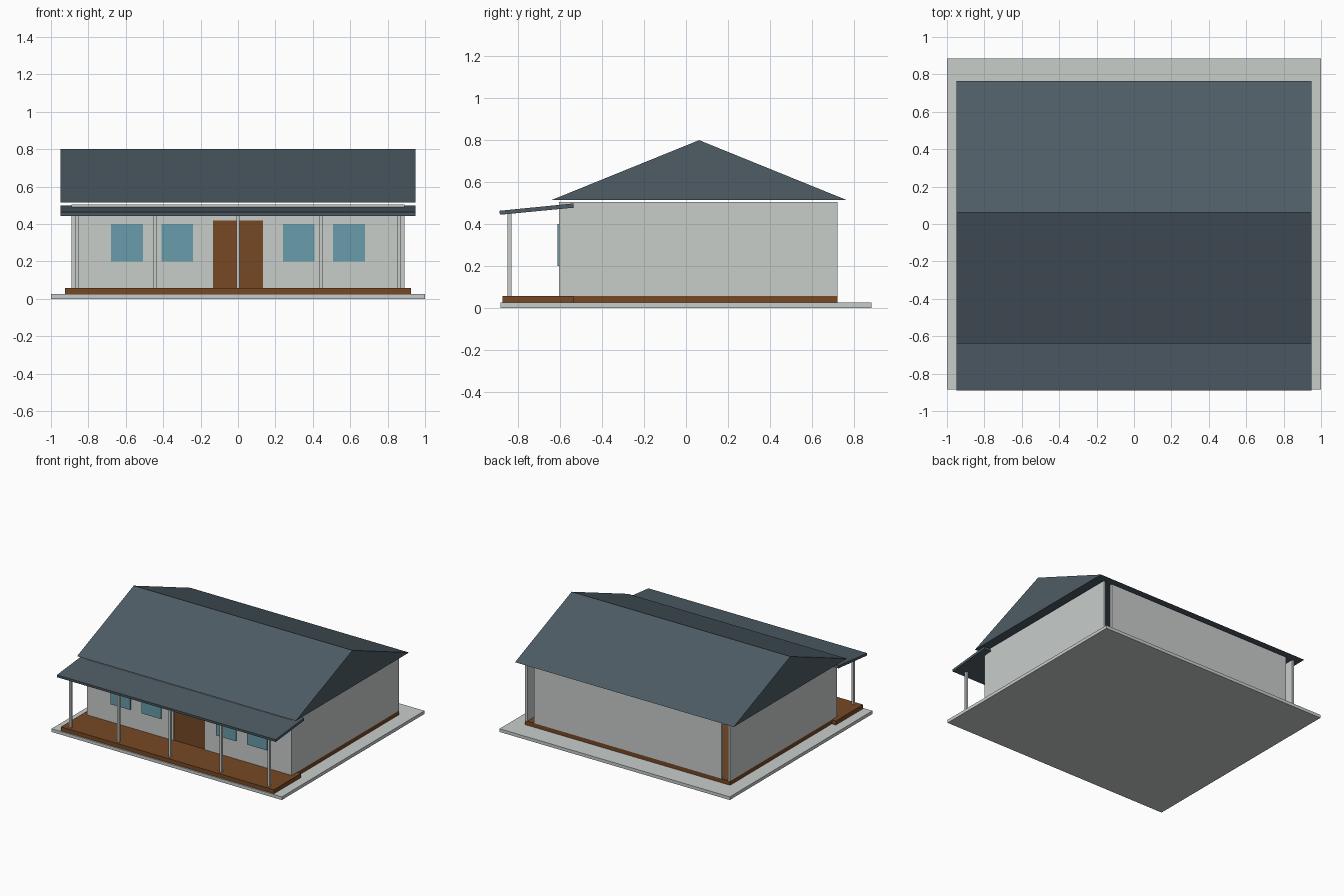
import bpy
import bmesh

if "Cube" in bpy.data.objects:
    bpy.data.objects.remove(bpy.data.objects["Cube"])


def material(name, r, g, b):
    def lin(c):
        c /= 255
        return c / 12.92 if c <= 0.04045 else ((c + 0.055) / 1.055) ** 2.4
    m = bpy.data.materials.new(name)
    m.diffuse_color = (lin(r), lin(g), lin(b), 1)
    m.use_nodes = True
    m.node_tree.nodes["Principled BSDF"].inputs["Base Color"].default_value = m.diffuse_color
    return m


PALE = material("pale_grey", 200, 205, 202)
SLATE = material("slate_blue", 78, 92, 101)
WOOD = material("brown_wood", 118, 72, 36)
GLASS = material("blue_glass", 105, 156, 170)


def extrude_x(name, profile, x0, x1, mat):
    """Extrude a (y, z) profile between two x positions."""
    bm = bmesh.new()
    face = bm.faces.new([bm.verts.new((x0, y, z)) for y, z in profile])
    ext = bmesh.ops.extrude_face_region(bm, geom=[face])
    verts = [v for v in ext["geom"] if isinstance(v, bmesh.types.BMVert)]
    bmesh.ops.translate(bm, verts=verts, vec=(x1 - x0, 0, 0))
    bmesh.ops.recalc_face_normals(bm, faces=bm.faces)
    me = bpy.data.meshes.new(name)
    bm.to_mesh(me)
    bm.free()
    me.materials.append(mat)
    ob = bpy.data.objects.new(name, me)
    bpy.context.collection.objects.link(ob)
    return ob


def box(name, x0, x1, y0, y1, z0, z1, mat):
    return extrude_x(name, [(y0, z0), (y1, z0), (y1, z1), (y0, z1)], x0, x1, mat)


FLOOR, TOP = 0.057, 0.505      # wall bottom and top
FRONT, BACK = -0.605, 0.724    # outer wall faces
T = 0.018                      # wall thickness

# Ground slab, house floor and porch deck
box("ground_slab", -1, 1, -0.885, 0.885, 0, 0.025, PALE)
box("house_floor", -0.89, 0.89, -0.538, BACK, 0.025, FLOOR, WOOD)
box("porch_deck", -0.925, 0.925, -0.876, -0.538, 0.025, FLOOR, WOOD)

# Back wall stops short of the corners, leaving a narrow slot at each end
box("back_wall", -0.815, 0.815, BACK - T, BACK, FLOOR, TOP, PALE)

# Side walls and the two halves of the front wall
for s, side in ((-1, "left"), (1, "right")):
    xs = sorted((s * 0.89, s * (0.89 - T)))
    box(side + "_wall", *xs, FRONT, BACK, FLOOR, TOP, PALE)
    xs = sorted((s * 0.147, s * (0.89 - T)))
    box(side + "_front_wall", *xs, FRONT, FRONT + T, FLOOR, TOP, PALE)
    xs = sorted((s * 0.135, s * 0.147))
    box(side + "_door_jamb", *xs, FRONT, FRONT + T, FLOOR, 0.43, PALE)
    # Two windows on each side of the door
    for i, (a, b) in enumerate(((0.24, 0.41), (0.508, 0.68))):
        xs = sorted((s * a, s * b))
        box(f"{side}_window_{i + 1}", *xs, FRONT - 0.008, FRONT, 0.2, 0.4, GLASS)

# Door with its head and the wall above it
box("wall_over_door", -0.147, 0.147, FRONT, FRONT + T, 0.43, TOP, PALE)
box("door_head", -0.135, 0.135, FRONT, FRONT + T, 0.42, 0.43, PALE)
box("door", -0.135, 0.135, FRONT + 0.006, FRONT + T, FLOOR, 0.42, WOOD)

# Porch posts
for i, x in enumerate((-0.862, -0.445, 0, 0.445, 0.862)):
    box(f"porch_post_{i + 1}", x - 0.009, x + 0.009, -0.851, -0.833,
        FLOOR, 0.449, PALE)

# Sloping porch roof and solid gable roof
extrude_x("porch_roof", [(-0.888, 0.444), (-0.535, 0.478),
                         (-0.537, 0.498), (-0.89, 0.463)], -0.95, 0.95, SLATE)
extrude_x("main_roof", [(-0.64, 0.515), (0.765, 0.515), (0.0625, 0.8)],
          -0.95, 0.95, SLATE)
